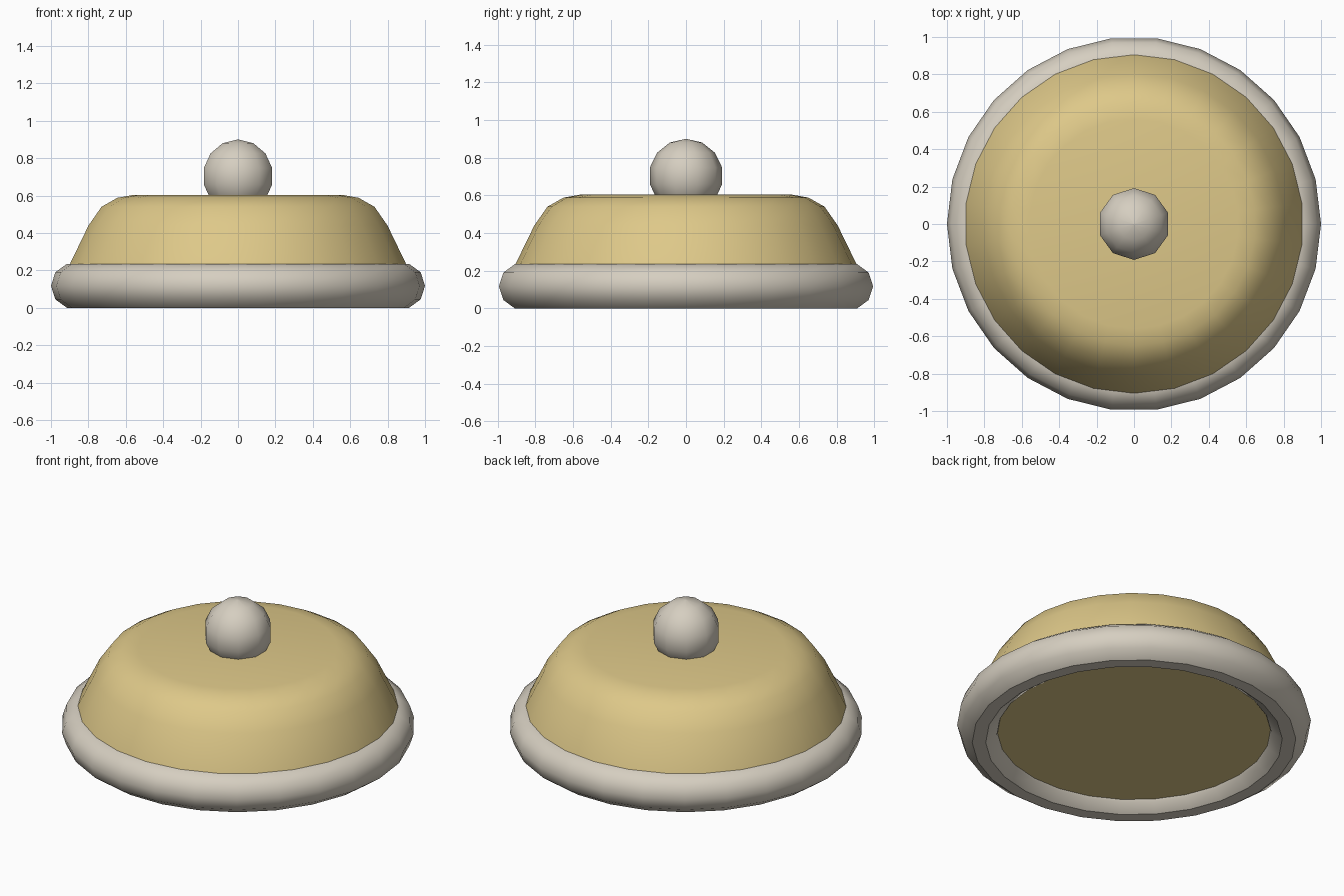
import bpy
from math import cos, sin, pi, radians

if "Cube" in bpy.data.objects:
    bpy.data.objects.remove(bpy.data.objects["Cube"], do_unlink=True)


def material(name, rgb):
    mat = bpy.data.materials.new(name)
    mat.use_nodes = True
    mat.diffuse_color = (*rgb, 1)
    mat.node_tree.nodes["Principled BSDF"].inputs["Base Color"].default_value = (*rgb, 1)
    return mat


def lathe(name, profile, sides, start, mat, closed=False):
    """Turn an upward (radius, z) profile around z; cap both ends unless closed."""
    verts = [(r * cos(start + 2 * pi * s / sides), r * sin(start + 2 * pi * s / sides), z)
             for r, z in profile for s in range(sides)]
    n = len(profile)
    faces = []
    for i in range(n if closed else n - 1):
        a, b = i * sides, (i + 1) % n * sides
        for s in range(sides):
            t = (s + 1) % sides
            faces.append((a + s, a + t, b + t, b + s))
    if not closed:
        faces.append(tuple(reversed(range(sides))))
        faces.append(tuple(range((n - 1) * sides, n * sides)))
    mesh = bpy.data.meshes.new(name)
    mesh.from_pydata(verts, [], faces)
    mesh.materials.append(mat)
    obj = bpy.data.objects.new(name, mesh)
    bpy.context.collection.objects.link(obj)
    bpy.ops.object.select_all(action="DESELECT")
    obj.select_set(True)
    bpy.context.view_layer.objects.active = obj
    bpy.ops.object.shade_smooth_by_angle(angle=radians(50))
    # Keep flat undersides crisp
    for face in mesh.polygons:
        if face.normal.z < -0.95:
            for loop in face.loop_indices:
                mesh.edges[mesh.loops[loop].edge_index].use_edge_sharp = True
    return obj


tan = material("warm tan", (0.73, 0.58, 0.25))
grey = material("pale warm grey", (0.67, 0.62, 0.53))

# Rim: a ten-sided ring section
section_radius = 0.1235
rim_profile = [(0.8765 + section_radius * cos(2 * pi * k / 10),
                0.1175 + section_radius * sin(2 * pi * k / 10)) for k in range(10)]
lathe("rim", rim_profile, 26, 0, grey, closed=True)

# Dome: sloping wall, rounded shoulder, flat top
dome_profile = [(0.955, 0.06), (0.905, 0.235), (0.805, 0.44), (0.735, 0.54),
                (0.65, 0.588), (0.56, 0.604)]
lathe("dome", dome_profile, 26, pi / 2, tan)

# Knob: a low-poly ball sunk into the dome
knob_radius = 0.197
knob_profile = [(max(knob_radius * sin(pi * k / 7), 0.0005),
                 0.703 - knob_radius * cos(pi * k / 7)) for k in range(8)]
lathe("knob", knob_profile, 10, pi / 2, grey)
